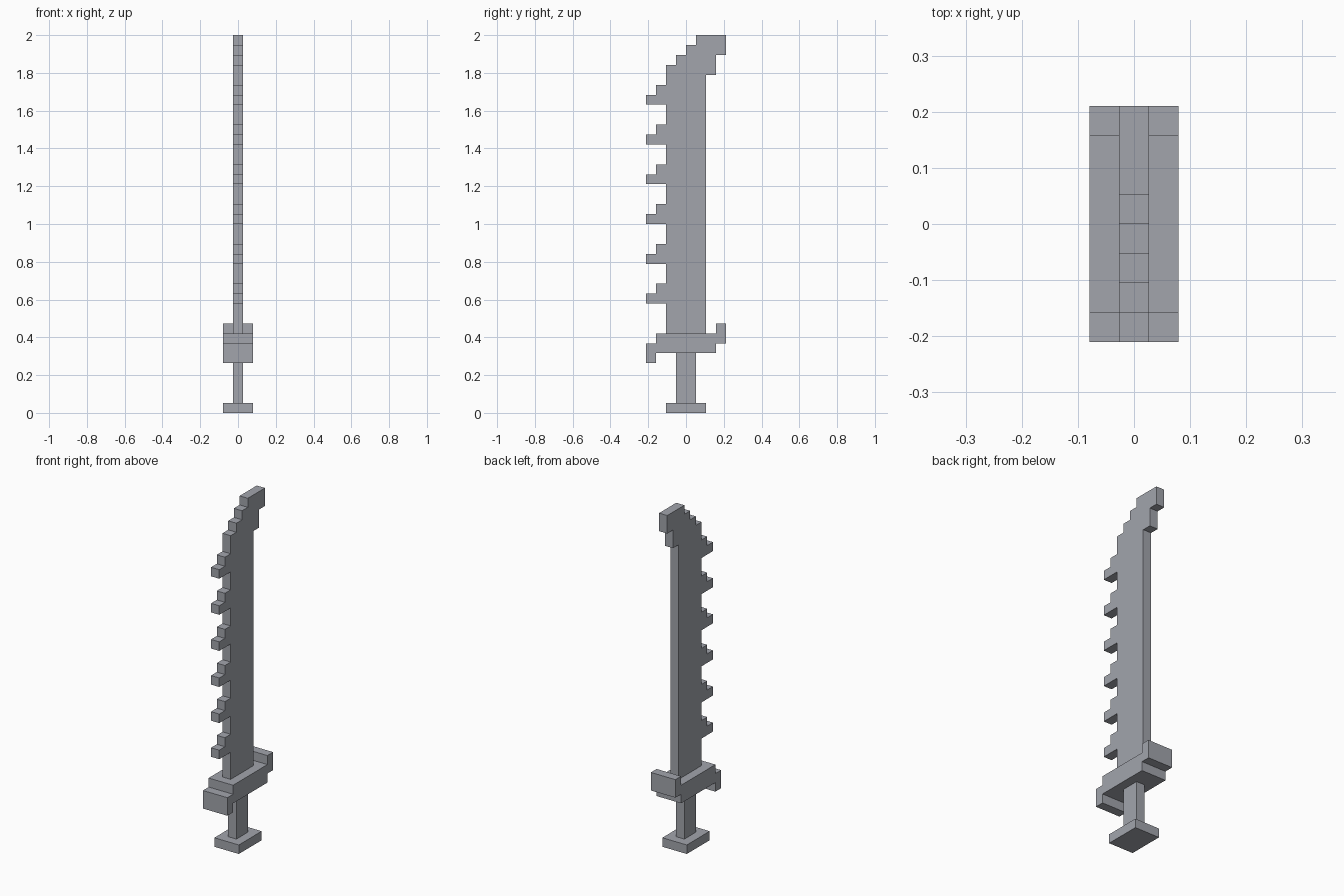
import bpy
import bmesh

cube = bpy.data.objects.get("Cube")
if cube:
    bpy.data.objects.remove(cube, do_unlink=True)

U = 2 / 38  # one grid step of the blocky design

metal = bpy.data.materials.new("cool grey metal")
metal.use_nodes = True
COLOUR = (0.36, 0.375, 0.415, 1)
metal.diffuse_color = COLOUR
metal.node_tree.nodes["Principled BSDF"].inputs["Base Color"].default_value = COLOUR


def slab(name, outline, width):
    """Extrude a (y, z) outline, in grid steps, across x."""
    bm = bmesh.new()
    face = bm.faces.new([bm.verts.new((-width / 2 * U, y * U, z * U)) for y, z in outline])
    side = bmesh.ops.extrude_face_region(bm, geom=[face])["geom"]
    moved = [v for v in side if isinstance(v, bmesh.types.BMVert)]
    bmesh.ops.translate(bm, verts=moved, vec=(width * U, 0, 0))
    bmesh.ops.recalc_face_normals(bm, faces=bm.faces)
    mesh = bpy.data.meshes.new(name)
    bm.to_mesh(mesh)
    bm.free()
    mesh.materials.append(metal)
    obj = bpy.data.objects.new(name, mesh)
    bpy.context.collection.objects.link(obj)
    return obj


def rect(y0, y1, z0, z1):
    return [(y0, z0), (y1, z0), (y1, z1), (y0, z1)]


# Pommel and grip
slab("pommel", rect(-2, 2, 0, 1), 3)
slab("grip", rect(-1, 1, 1, 6), 1)

# Crossguard with one end turned down and the other turned up
slab("crossguard", [(-4, 5), (-3, 5), (-3, 6), (3, 6), (3, 7), (4, 7),
                    (4, 9), (3, 9), (3, 8), (-3, 8), (-3, 7), (-4, 7)], 3)

# Blade: straight back, hooked tip, stepped top and stepped teeth down the front
outline = [(-2, 8), (2, 8), (2, 34), (3, 34), (3, 36), (4, 36), (4, 38),
           (1, 38), (1, 37), (0, 37), (0, 36), (-1, 36), (-1, 35), (-2, 35)]
for z in range(31, 10, -4):
    outline += [(-2, z + 2), (-3, z + 2), (-3, z + 1), (-4, z + 1), (-4, z), (-2, z)]
slab("blade", outline, 1)
